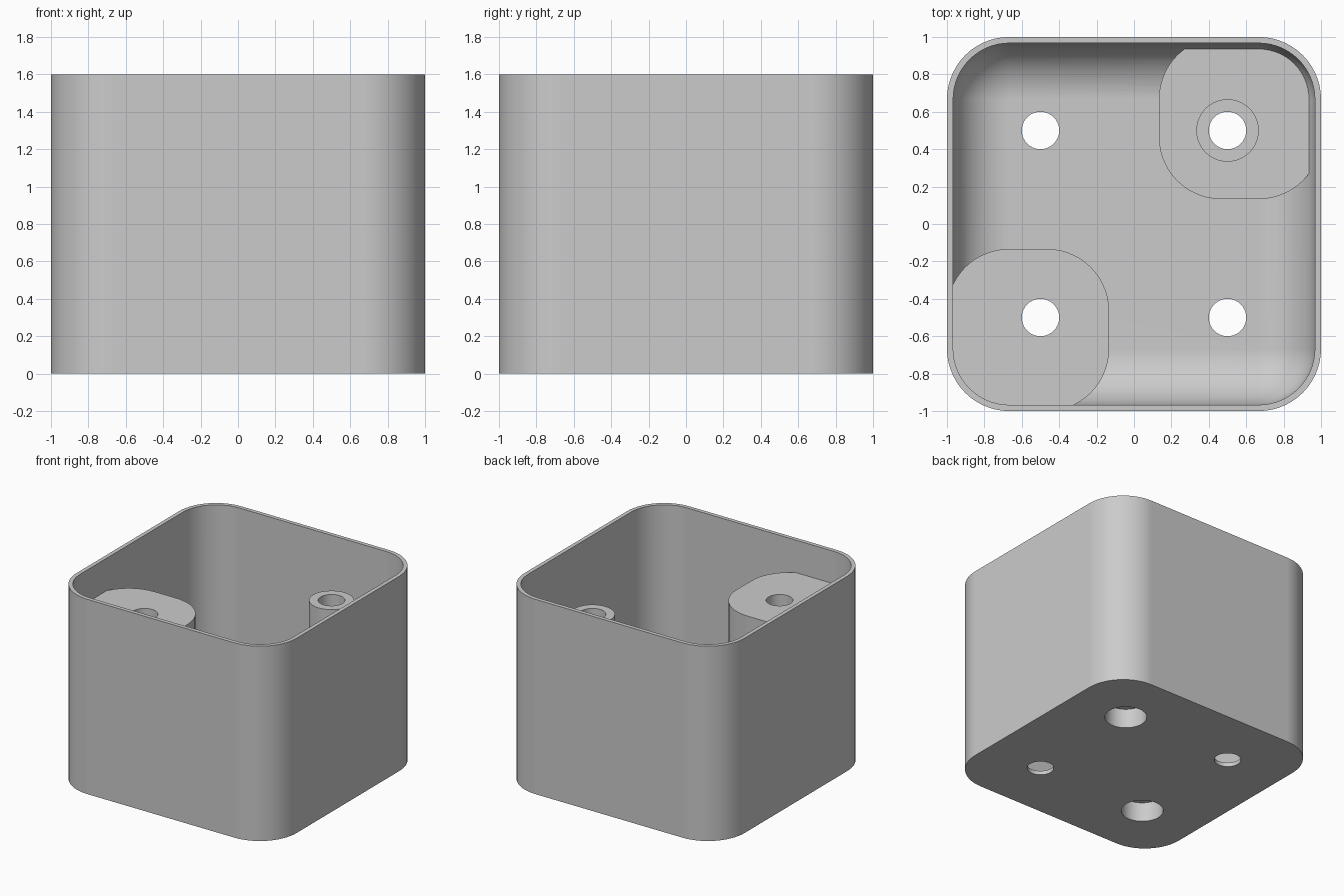
import bpy, bmesh
from math import pi, sin, cos

STEPS = 14
HEIGHT = 1.6
WALL = 0.033
CORNER = 0.333
FILLET = CORNER - WALL
POST_TOP = 1.333

if "Cube" in bpy.data.objects:
    bpy.data.objects.remove(bpy.data.objects["Cube"], do_unlink=True)

# Single plain plastic colour
grey = bpy.data.materials.new("light_grey_plastic")
grey.use_nodes = True
grey.diffuse_color = (0.6, 0.6, 0.6, 1)
grey.node_tree.nodes["Principled BSDF"].inputs["Base Color"].default_value = (0.6, 0.6, 0.6, 1)


def rounded_solid(name, levels, at=(0, 0)):
    """Stack of rounded squares; each level is (half width, corner radius, z)."""
    bm = bmesh.new()
    rings = []
    for half, radius, z in levels:
        ring = []
        for k in range(4):
            mid = pi / 4 + k * pi / 2
            sx = 1 if cos(mid) > 0 else -1
            sy = 1 if sin(mid) > 0 else -1
            for i in range(STEPS + 1):
                a = k * pi / 2 + i / STEPS * pi / 2
                ring.append(bm.verts.new((at[0] + sx * (half - radius) + radius * cos(a),
                                          at[1] + sy * (half - radius) + radius * sin(a), z)))
        rings.append(ring)
    for low, high in zip(rings, rings[1:]):
        for i in range(len(low)):
            j = (i + 1) % len(low)
            bm.faces.new((low[i], low[j], high[j], high[i]))
    bm.faces.new(rings[0][::-1])
    bm.faces.new(rings[-1])
    bmesh.ops.remove_doubles(bm, verts=bm.verts, dist=1e-5)
    bmesh.ops.recalc_face_normals(bm, faces=bm.faces)
    mesh = bpy.data.meshes.new(name)
    bm.to_mesh(mesh)
    bm.free()
    mesh.materials.append(grey)
    obj = bpy.data.objects.new(name, mesh)
    bpy.context.collection.objects.link(obj)
    return obj


def cylinder(name, radius, bottom, top, at):
    return rounded_solid(name, [(radius, radius, bottom), (radius, radius, top)], at)


def carve(target, tool):
    """Subtract the tool from the target and discard the tool."""
    mod = target.modifiers.new("carve", 'BOOLEAN')
    mod.operation = 'DIFFERENCE'
    mod.solver = 'EXACT'
    mod.object = tool
    bpy.context.view_layer.objects.active = target
    bpy.ops.object.modifier_apply(modifier=mod.name)
    bpy.data.objects.remove(tool, do_unlink=True)


# Outer block of the open box
box = rounded_solid("open_box", [(1, CORNER, 0), (1, CORNER, HEIGHT)])

# Hollow with a rounded floor edge
levels = []
for i in range(STEPS + 1):
    a = i / STEPS * pi / 2
    inset = FILLET * (1 - sin(a))
    levels.append((1 - WALL - inset, FILLET - inset, WALL + FILLET * (1 - cos(a))))
levels.append((1 - WALL, FILLET, HEIGHT + 0.1))
hollow = rounded_solid("hollow", levels)
hollow.hide_render = True

# Corner blocks and slim post stay solid inside the hollow
half = 0.4335
middle = 1 - half
for side, top in ((-1, POST_TOP), (1, 0.2)):
    carve(hollow, rounded_solid("corner_block", [(half, CORNER, -0.1), (half, CORNER, top)],
                                (side * middle, side * middle)))
carve(hollow, cylinder("slim_post", 0.167, -0.1, POST_TOP, (0.5, 0.5)))
carve(box, hollow)

# Four screw holes, two with wide recesses underneath
for x in (-0.5, 0.5):
    for y in (-0.5, 0.5):
        carve(box, cylinder("screw_hole", 0.1, -0.1, HEIGHT, (x, y)))
        if x == y:
            carve(box, cylinder("screw_recess", 0.158, -0.1, 0.16, (x, y)))

# Smooth curves, crisp edges
bpy.ops.object.select_all(action='DESELECT')
box.select_set(True)
bpy.context.view_layer.objects.active = box
bpy.ops.object.shade_smooth_by_angle(angle=pi / 6)
weighted = box.modifiers.new("weighted_normals", 'WEIGHTED_NORMAL')
weighted.keep_sharp = True
